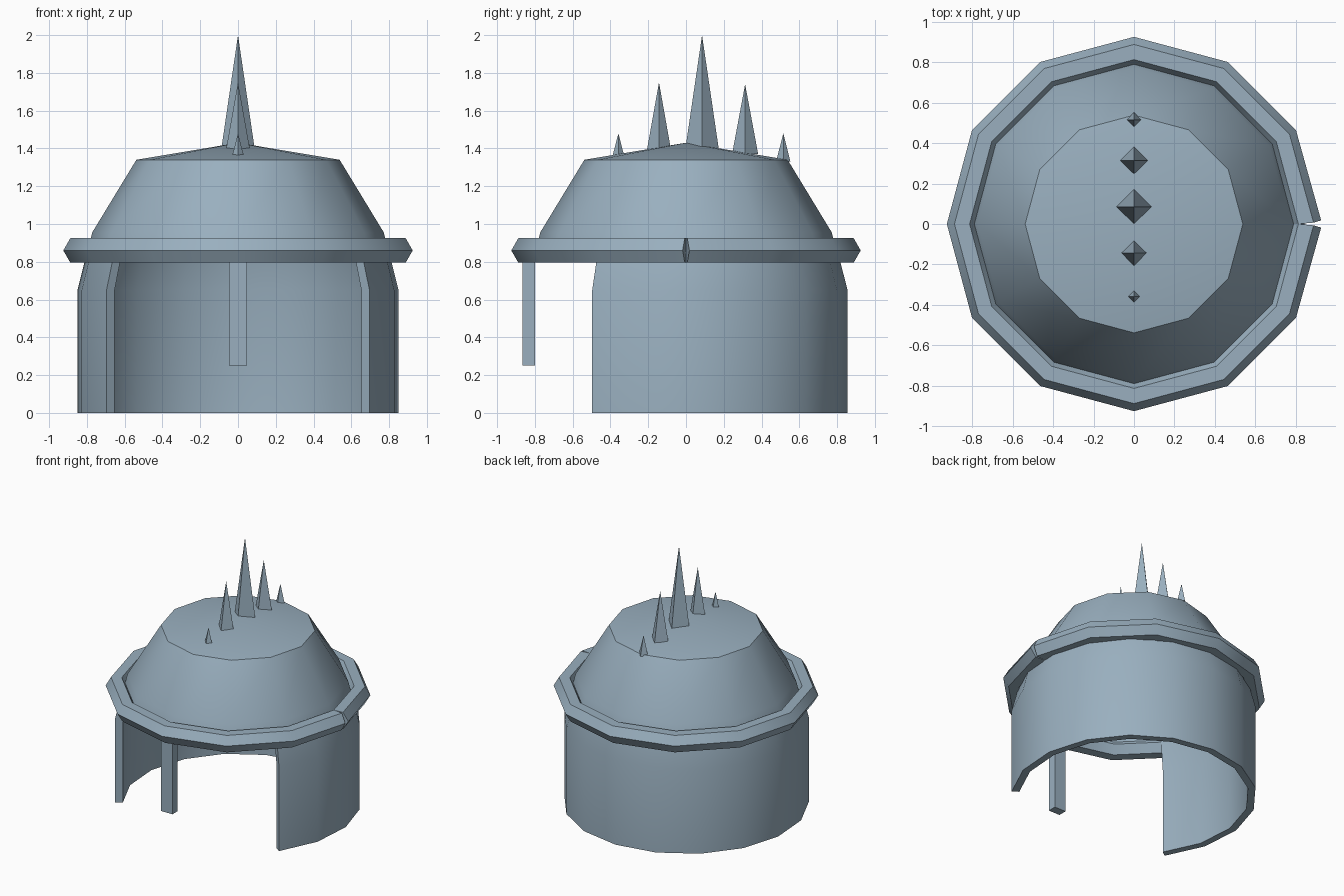
import bpy, math

if "Cube" in bpy.data.objects:
    bpy.data.objects.remove(bpy.data.objects["Cube"])

steel = bpy.data.materials.new("blue_grey_steel")
steel.diffuse_color = (0.32, 0.43, 0.52, 1)
steel.use_nodes = True
steel.node_tree.nodes["Principled BSDF"].inputs["Base Color"].default_value = steel.diffuse_color


def make(name, verts, faces, smooth=True):
    mesh = bpy.data.meshes.new(name)
    mesh.from_pydata(verts, [], faces)
    mesh.materials.append(steel)
    obj = bpy.data.objects.new(name, mesh)
    bpy.context.collection.objects.link(obj)
    bpy.ops.object.select_all(action='DESELECT')
    obj.select_set(True)
    bpy.context.view_layer.objects.active = obj
    if smooth:
        bpy.ops.object.shade_smooth_by_angle(angle=math.radians(40))
    return obj


def arc_sweep(name, section, start, end, steps, notch=0.0, notch_r=0.0):
    """Sweep a closed (r, z) section round z, with end caps; notch flares the ends apart."""
    n, verts, faces = len(section), [], []
    for k in range(steps + 1):
        a = math.radians(start + (end - start) * k / steps)
        side = 1 if k == 0 else -1 if k == steps else 0
        for r, z in section:
            shift = side * max(0, r - notch_r) * notch
            verts.append((r * math.cos(a), r * math.sin(a) + shift, z))
    for k in range(steps):
        for i in range(n):
            j = (i + 1) % n
            faces.append((k * n + i, (k + 1) * n + i, (k + 1) * n + j, k * n + j))
    faces += [tuple(range(n)), tuple(steps * n + i for i in reversed(range(n)))]
    return make(name, verts, faces)


# Crown: twelve-sided dome with a shallow conical cap
rings = [(0.80, 0.84), (0.772, 0.955), (0.538, 1.34)]
verts = [(r * math.cos(math.tau * i / 12), r * math.sin(math.tau * i / 12), z)
         for r, z in rings for i in range(12)] + [(0, 0, 1.43)]
faces = [(k * 12 + i, k * 12 + (i + 1) % 12, (k + 1) * 12 + (i + 1) % 12, (k + 1) * 12 + i)
         for k in range(2) for i in range(12)]
faces += [(24 + i, 24 + (i + 1) % 12, 36) for i in range(12)]
make("crown", verts, faces)

# Brow band: hexagonal section ring with a small notch on the right
hexagon = [(0.85 + 0.075 * math.cos(math.tau * i / 6),
            0.86 + 0.075 * math.sin(math.tau * i / 6)) for i in range(6)]
arc_sweep("brow_band", hexagon[::-1], 0, 360, 12, notch=0.3, notch_r=0.865)

# Neck and cheek guard: open at the front
guard = [(0.855, 0), (0.802, 0), (0.802, 0.65), (0.75, 0.87), (0.797, 0.88), (0.855, 0.65)]
arc_sweep("neck_guard", guard, -35.5, 215.5, 12)

# Nose guard: straight bar hanging from the band
x, y0, y1, z0, z1 = 0.048, -0.865, -0.80, 0.25, 0.86
box = [(sx, y, z) for z in (z0, z1)
       for sx, y in ((-x, y0), (x, y0), (x, y1), (-x, y1))]
make("nose_guard", box, [(3, 2, 1, 0), (4, 5, 6, 7)] +
     [(i, (i + 1) % 4, 4 + (i + 1) % 4, 4 + i) for i in range(4)], smooth=False)

# Crest: row of four-sided spikes (y, radius, base z, tip z)
for y, r, base, tip in ((-0.358, 0.031, 1.36, 1.48), (-0.143, 0.064, 1.39, 1.75),
                        (0.085, 0.088, 1.40, 2.0), (0.313, 0.069, 1.37, 1.74),
                        (0.515, 0.038, 1.33, 1.48)):
    make("crest_spike",
         [(r, y, base), (0, y + r, base), (-r, y, base), (0, y - r, base), (0, y, tip)],
         [(3, 2, 1, 0)] + [(i, (i + 1) % 4, 4) for i in range(4)], smooth=False)
